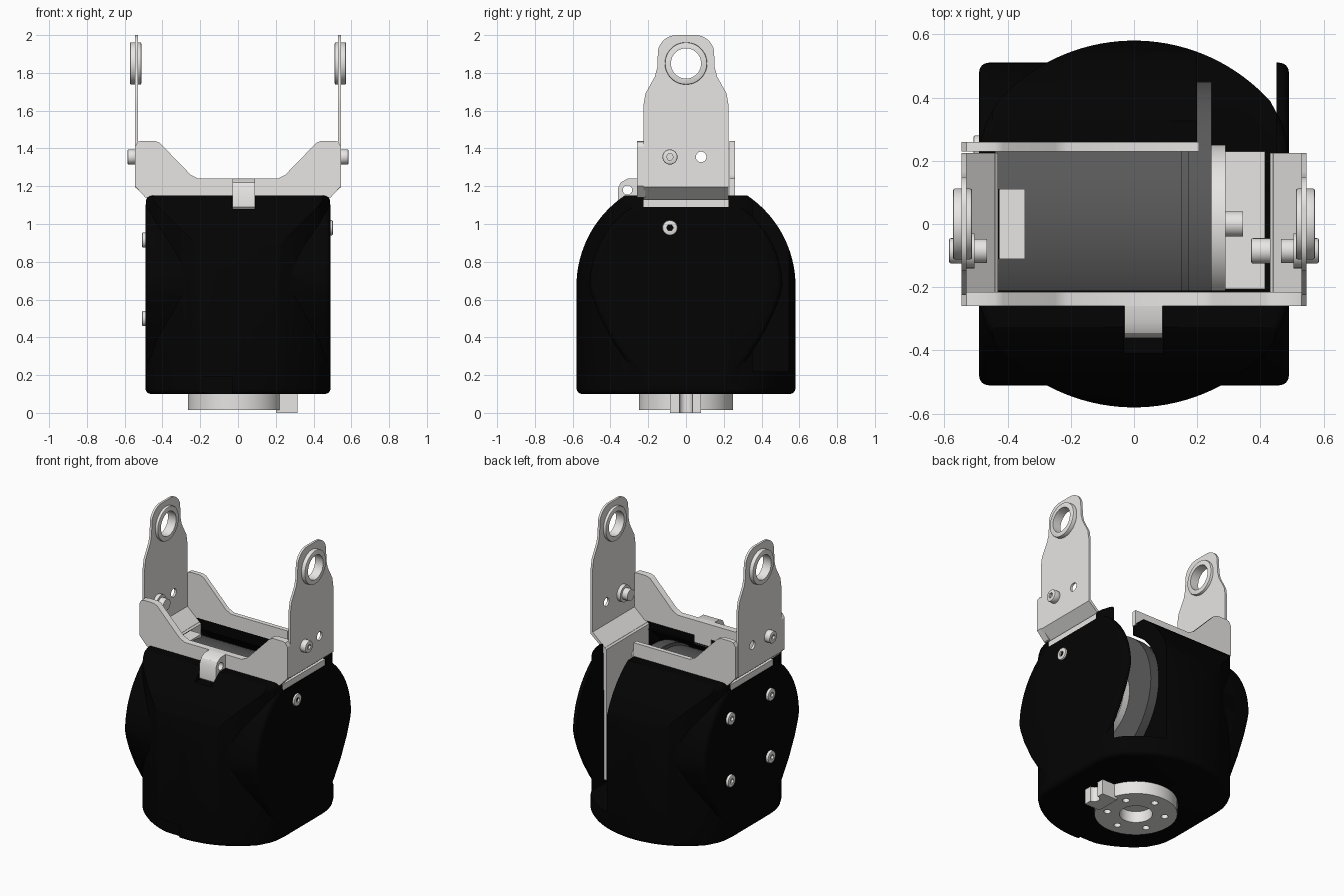
import bpy, bmesh
from math import sin, cos, pi, radians

if "Cube" in bpy.data.objects:
    bpy.data.objects.remove(bpy.data.objects["Cube"], do_unlink=True)


def material(name, rgb):
    m = bpy.data.materials.new(name)
    m.use_nodes = True
    m.diffuse_color = (*rgb, 1)
    m.node_tree.nodes["Principled BSDF"].inputs["Base Color"].default_value = (*rgb, 1)
    return m


BLACK = material("black plastic", (0.001, 0.001, 0.001))
METAL = material("light metal", (0.8, 0.79, 0.775))
DARK = material("dark grey motor", (0.1, 0.1, 0.1))


def prism(name, pts, axis, a, b, mat):
    """Extrude a 2D outline along an axis from a to b."""
    place = {"X": lambda u, v, w: (w, u, v),
             "Y": lambda u, v, w: (u, w, v),
             "Z": lambda u, v, w: (u, v, w)}[axis]
    bm = bmesh.new()
    ends = [[bm.verts.new(place(u, v, w)) for u, v in pts] for w in (a, b)]
    n = len(pts)
    for ring in ends:
        bm.faces.new(ring)
    for i in range(n):
        j = (i + 1) % n
        bm.faces.new((ends[0][i], ends[0][j], ends[1][j], ends[1][i]))
    bmesh.ops.recalc_face_normals(bm, faces=bm.faces)
    me = bpy.data.meshes.new(name)
    bm.to_mesh(me)
    bm.free()
    ob = bpy.data.objects.new(name, me)
    me.materials.append(mat)
    bpy.context.collection.objects.link(ob)
    return ob


def arc(cu, cv, r, start=0, end=360, n=48):
    count = n if end - start == 360 else n + 1
    return [(cu + r * cos(radians(start + (end - start) * i / n)),
             cv + r * sin(radians(start + (end - start) * i / n))) for i in range(count)]


def cyl(name, axis, cu, cv, r, a, b, mat, n=48):
    return prism(name, arc(cu, cv, r, n=n), axis, a, b, mat)


def box(name, x, y, z, mat):
    return prism(name, [(x[0], y[0]), (x[1], y[0]), (x[1], y[1]), (x[0], y[1])], "Z", *z, mat)


def mirrored(half):
    """Close a right-hand outline (bottom to top) with its reflection."""
    return half + [(-u, v) for u, v in reversed(half)]


def apply(ob, mod):
    bpy.context.view_layer.objects.active = ob
    bpy.ops.object.modifier_apply(modifier=mod.name)


def bevel(ob, width, segments=4, angle=40):
    m = ob.modifiers.new("bevel", "BEVEL")
    m.width, m.segments, m.angle_limit = width, segments, radians(angle)
    m.limit_method = "ANGLE"
    apply(ob, m)
    return ob


def combine(ob, others, op="DIFFERENCE"):
    for other in others:
        m = ob.modifiers.new("bool", "BOOLEAN")
        m.operation, m.object, m.solver = op, other, "EXACT"
        apply(ob, m)
        bpy.data.objects.remove(other, do_unlink=True)
    return ob


# Shell: domed upright barrel with flattened, rounded flanks and side housings
PIVOT, TOP = 0.67, 1.15
quarter = [(0.49, 0.2), (0.484, 0.27), (0.468, 0.32)] + arc(0, 0, 0.58, 42, 88, 16)
rear_half = mirrored(quarter)
plan = rear_half + [(-u, -v) for u, v in rear_half]
shell = bevel(prism("shell", plan, "Z", 0.1, TOP, BLACK), 0.03)
dome = prism("dome", mirrored([(0.7, 0.05), (0.7, PIVOT - 0.1), (0.58, PIVOT - 0.1)]
             + arc(0, PIVOT, 0.58, 0, 70, 30)), "X", -0.6, 0.6, BLACK)
combine(shell, [dome], "INTERSECT")
housing = prism("housing", mirrored([(0.2, 0.12), (0.27, 0.22), (0.335, 0.3), (0.405, 0.41), (0.465, 0.53),
                                     (0.498, 0.62)]
                + arc(0, PIVOT, 0.51, 0, 70.2, 24)), "X", -0.49, 0.49, BLACK)
combine(shell, [bevel(housing, 0.03)], "UNION")

# Shell openings: motor bay, top mouth, rear slot, seats under arms and lug, front notch
combine(shell, [
    cyl("bay", "X", 0, PIVOT, 0.47, -0.45, 0.45, BLACK, 72),
    box("mouth", (-0.45, 0.452), (-0.21, 0.23), (0.9, 1.3), BLACK),
    box("slot", (0.2, 0.451), (0.1, 0.7), (0.22, 1.3), BLACK),
    box("seat", (-0.6, 0.6), (-0.226, 0.226), (1.09, 1.3), BLACK),
    box("lug_seat", (-0.032, 0.092), (-0.7, -0.3), (1.08, 1.3), BLACK),
    box("notch", (-0.3, -0.03), (-0.7, -0.54), (0.05, 0.19), BLACK)])

# Motor inside the bay
cyl("motor_body", "X", 0, PIVOT, 0.44, -0.44, 0.15, DARK, 72)
cyl("motor_groove", "X", 0, PIVOT, 0.42, 0.15, 0.17, DARK, 72)
cyl("motor_rim", "X", 0, PIVOT, 0.45, 0.17, 0.245, DARK, 72)
cyl("horn_disc", "X", 0, PIVOT, 0.25, 0.245, 0.29, METAL, 72)
cyl("horn_screw", "X", 0, PIVOT, 0.04, 0.29, 0.345, METAL, 24)
box("horn_shelf", (0.25, 0.414), (-0.205, 0.23), (0.275, 0.295), METAL)
box("motor_label_plate", (-0.425, -0.345), (-0.11, 0.11), (1.08, 1.12), METAL)
box("motor_label_edge", (-0.434, -0.425), (-0.11, 0.11), (1.08, 1.12), BLACK)

# Bracket walls: the rear one stops short of the slot
wall = mirrored([(0.49, 1.14), (0.545, 1.2), (0.545, 1.41), (0.53, 1.435), (0.51, 1.44),
                 (0.44, 1.44), (0.415, 1.43), (0.25, 1.26), (0.21, 1.24)])
prism("bracket_front_wall", wall, "Y", -0.26, -0.215, METAL)
rear_wall = prism("bracket_rear_wall", wall, "Y", 0.23, 0.26, METAL)
combine(rear_wall, [box("rear_gap", (0.205, 0.7), (0.1, 0.4), (1, 1.6), METAL)])

# Front lug with a cross hole
lug = prism("front_lug", [(-0.22, 1.08), (-0.35, 1.08), (-0.36, 1.09), (-0.36, 1.19), (-0.345, 1.22),
                          (-0.31, 1.24), (-0.22, 1.24)], "X", -0.03, 0.09, METAL)
combine(lug, [cyl("lug_hole", "X", -0.31, 1.18, 0.025, -0.1, 0.2, METAL, 24)])

# Arms on both sides
arm_half = [(0.225, 1.2), (0.225, 1.63), (0.215, 1.69), (0.165, 1.78), (0.152, 1.83)] \
    + arc(0.05, 1.9, 0.1, 10, 90, 8)


def screw(name, s, y, z, x0, x1, r=0.04):
    """Round head with a hexagonal socket, pointing outwards on side s."""
    head = bevel(cyl(name, "X", y, z, r, s * x0, s * x1, METAL, 24), 0.006, 2)
    combine(head, [cyl("socket", "X", y, z, r * 0.45, s * (x1 - 0.015), s * (x1 + 0.1), METAL, 6)])


for side, s in (("left", 1), ("right", -1)):
    arm = prism(side + "_arm", mirrored(arm_half), "X", s * 0.53, s * 0.545, METAL)
    combine(arm, [cyl("eye", "X", 0, 1.85, 0.08, -1, 1, METAL),
                  cyl("hole", "X", 0.08, 1.355, 0.028, -1, 1, METAL, 24)])
    # Folded foot running down inside the shell
    foot = [(0.53, 1.21), (0.545, 1.21), (0.545, 1.195), (0.45, 1.115), (0.445, 0.25),
            (0.43, 0.25), (0.43, 1.12)]
    prism(side + "_arm_foot", [(s * u, v) for u, v in foot], "Y", -0.225, 0.225, METAL)
    box(side + "_arm_lip", sorted((s * 0.44, s * 0.485)), (-0.225, 0.225), (1.085, 1.13), METAL)
    # Bearing ring in the arm eye
    ring = bevel(cyl(side + "_bearing", "X", 0, 1.85, 0.112, s * 0.512, s * 0.572, METAL), 0.006, 2)
    combine(ring, [cyl("bore", "X", 0, 1.85, 0.08, -1, 1, METAL)])
    screw(side + "_arm_screw", s, -0.085, 1.355, 0.54, 0.585)
    cyl(side + "_arm_washer", "X", -0.085, 1.355, 0.055, s * 0.505, s * 0.53, METAL, 32)
    cyl(side + "_arm_nut", "X", -0.085, 1.355, 0.038, s * 0.465, s * 0.505, METAL, 24)

# Housing screws
screw("left_housing_screw", 1, -0.085, 0.98, 0.37, 0.502)
for y in (0.24, -0.18):
    for z in (0.915, 0.5):
        screw("right_housing_screw", -1, y, z, 0.47, 0.508)

# Output flange underneath, with bolt circle and locating key
flange = cyl("base_flange", "Z", -0.015, 0, 0.25, 0.015, 0.12, METAL, 64)
cuts = [cyl("bore", "Z", -0.015, 0, 0.1, -0.1, 0.09, METAL)]
for i in range(6):
    t = pi / 3 * i + pi / 6
    cuts.append(cyl("bolt_hole", "Z", -0.015 + 0.175 * cos(t), 0.175 * sin(t), 0.022, -0.1, 0.08, METAL, 16))
combine(flange, cuts)
key = box("base_key", (0.2, 0.315), (-0.085, 0.08), (0, 0.12), METAL)
combine(key, [cyl("key_groove", "Z", 0.315, 0, 0.035, -0.1, 0.2, METAL, 24)])

# Smooth shading with crisp edges
bpy.ops.object.select_all(action="DESELECT")
for ob in bpy.context.collection.objects:
    if ob.type == "MESH":
        ob.select_set(True)
        bpy.context.view_layer.objects.active = ob
bpy.ops.object.shade_smooth_by_angle(angle=radians(30))
